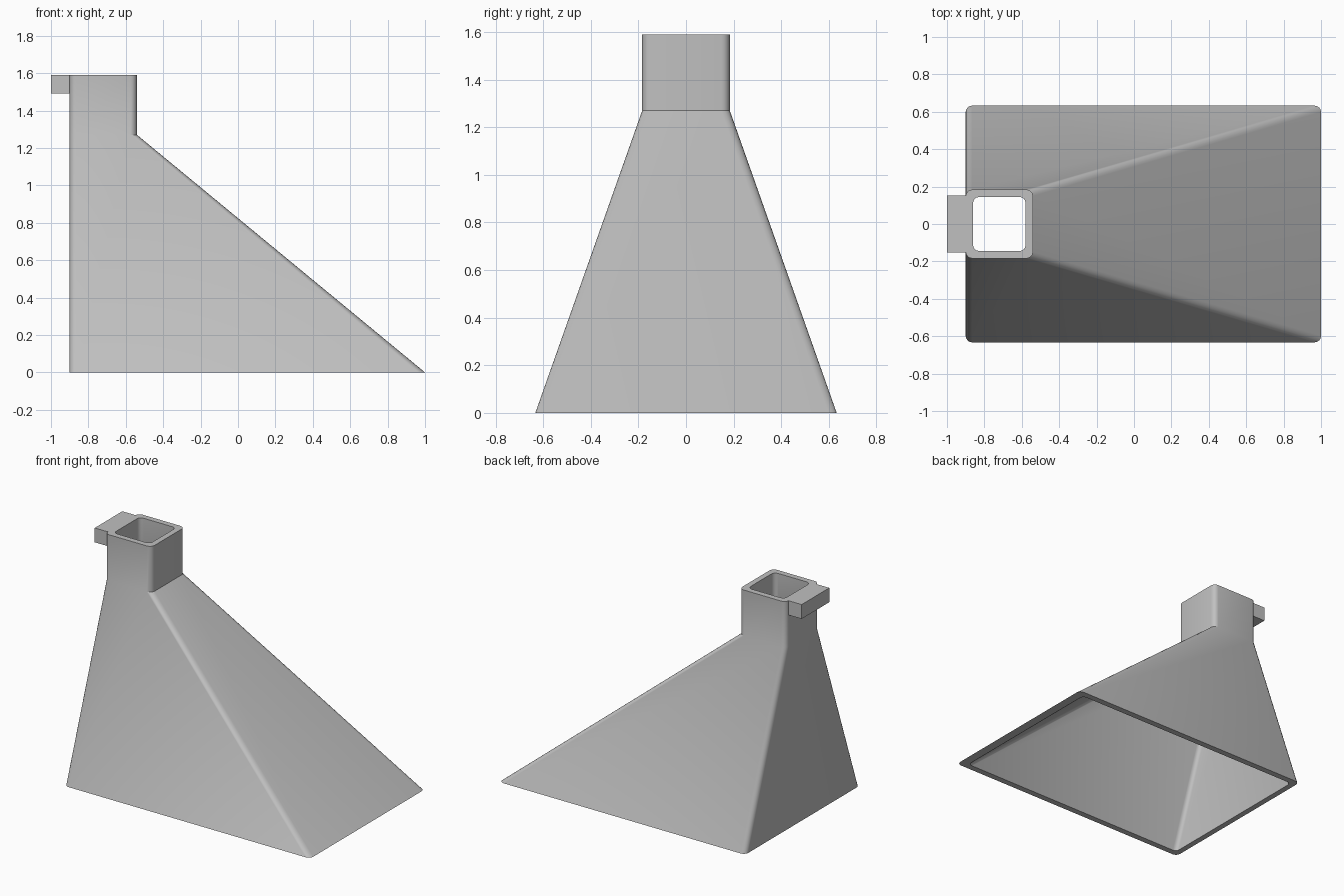
import bpy, bmesh
from math import cos, sin, pi, radians

cube = bpy.data.objects.get("Cube")
if cube:
    bpy.data.objects.remove(cube, do_unlink=True)

grey = bpy.data.materials.new("plain grey")
grey.use_nodes = True
colour = (0.53, 0.53, 0.53, 1)
grey.diffuse_color = colour
grey.node_tree.nodes["Principled BSDF"].inputs["Base Color"].default_value = colour

BACK = -0.9      # vertical rear wall
WALL = 0.04


def add_object(name, bm):
    bmesh.ops.recalc_face_normals(bm, faces=bm.faces)
    mesh = bpy.data.meshes.new(name)
    bm.to_mesh(mesh)
    bm.free()
    mesh.materials.append(grey)
    obj = bpy.data.objects.new(name, mesh)
    bpy.context.collection.objects.link(obj)
    return obj


def rounded_ring(bm, x0, x1, half_y, z, radius, steps=4):
    """Loop of vertices around a rounded rectangle."""
    corners = [(x1, 1), (x0, 1), (x0, -1), (x1, -1)]
    ring = []
    for i, (x, side) in enumerate(corners):
        cx = x - radius if x == x1 else x + radius
        cy = side * (half_y - radius)
        for s in range(steps + 1):
            a = (i + s / steps) * pi / 2
            ring.append(bm.verts.new((cx + radius * cos(a), cy + radius * sin(a), z)))
    return ring


# Hollow hood: outer skin up, rim across, inner skin back down
bm = bmesh.new()
inner_back = BACK + WALL
rings = [
    rounded_ring(bm, BACK, 1.0, 0.633, 0, 0.035),
    rounded_ring(bm, BACK, -0.54, 0.184, 1.27, 0.035),
    rounded_ring(bm, BACK, -0.54, 0.184, 1.59, 0.035),
    rounded_ring(bm, inner_back, -0.58, 0.144, 1.59, 0.03),
    rounded_ring(bm, inner_back, -0.58, 0.144, 1.255, 0.03),
    rounded_ring(bm, inner_back, 0.937, 0.59, 0, 0.03),
]
for low, high in zip(rings, rings[1:] + rings[:1]):
    for i in range(len(low)):
        j = (i + 1) % len(low)
        bm.faces.new((low[i], low[j], high[j], high[i]))
hood = add_object("hollow_hood", bm)
bpy.context.view_layer.objects.active = hood
hood.select_set(True)
bpy.ops.object.shade_smooth_by_angle(angle=radians(30))
hood.select_set(False)

# Flat tab at the rear of the spout
bm = bmesh.new()
bmesh.ops.create_cube(bm, size=1)
for v in bm.verts:
    v.co = (v.co.x * 0.1 - 0.95, v.co.y * 0.305, v.co.z * 0.1 + 1.54)
add_object("rear_tab", bm)
